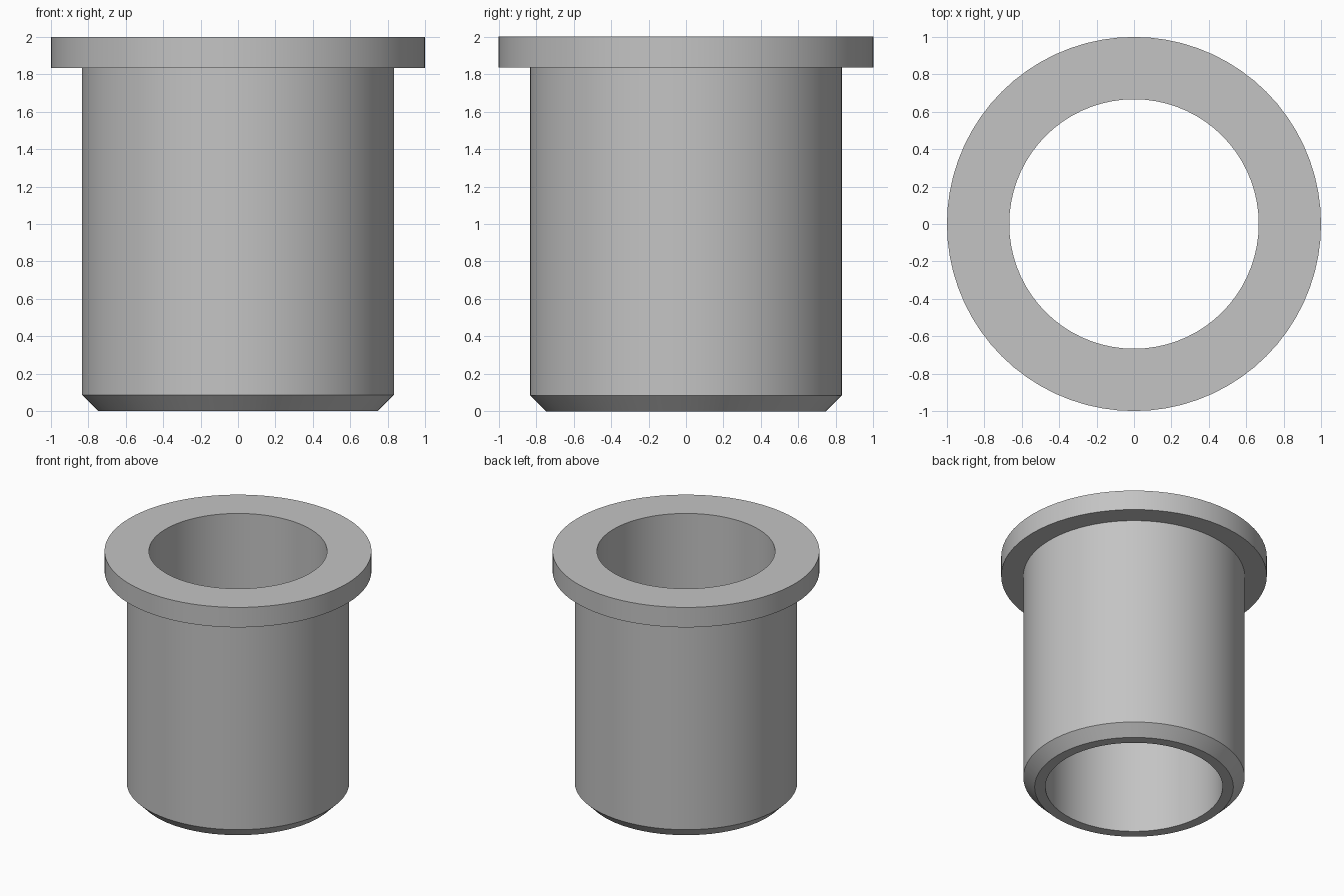
import bpy, bmesh, math

SEGMENTS = 72

# Remove the default cube
cube = bpy.data.objects.get("Cube")
if cube:
    bpy.data.objects.remove(cube, do_unlink=True)

# Plain grey metal
grey = bpy.data.materials.new("grey_metal")
grey.use_nodes = True
colour = (0.55, 0.55, 0.55, 1)
grey.diffuse_color = colour
grey.node_tree.nodes["Principled BSDF"].inputs["Base Color"].default_value = colour

# Wall section of the bushing: bore, chamfered foot, sleeve, flange
bore, sleeve, flange = 0.667, 0.833, 1.0
chamfer, flange_bottom, top = 0.085, 1.835, 2.0
section = [
    (bore, 0), (sleeve - chamfer, 0), (sleeve, chamfer),
    (sleeve, flange_bottom), (flange, flange_bottom),
    (flange, top), (bore, top),
]

# Revolve the closed section around z
bm = bmesh.new()
rings = []
for i in range(SEGMENTS):
    a = math.tau * i / SEGMENTS
    rings.append([bm.verts.new((r * math.cos(a), r * math.sin(a), z)) for r, z in section])
for i, ring in enumerate(rings):
    after = rings[(i + 1) % SEGMENTS]
    for j in range(len(section)):
        k = (j + 1) % len(section)
        bm.faces.new((ring[j], after[j], after[k], ring[k]))
bmesh.ops.recalc_face_normals(bm, faces=bm.faces)

mesh = bpy.data.meshes.new("flanged_bushing")
bm.to_mesh(mesh)
bm.free()
mesh.materials.append(grey)
bushing = bpy.data.objects.new("flanged_bushing", mesh)
bpy.context.collection.objects.link(bushing)

# Smooth walls, crisp rims
bpy.ops.object.select_all(action="DESELECT")
bushing.select_set(True)
bpy.context.view_layer.objects.active = bushing
bpy.ops.object.shade_smooth_by_angle(angle=math.radians(30))
